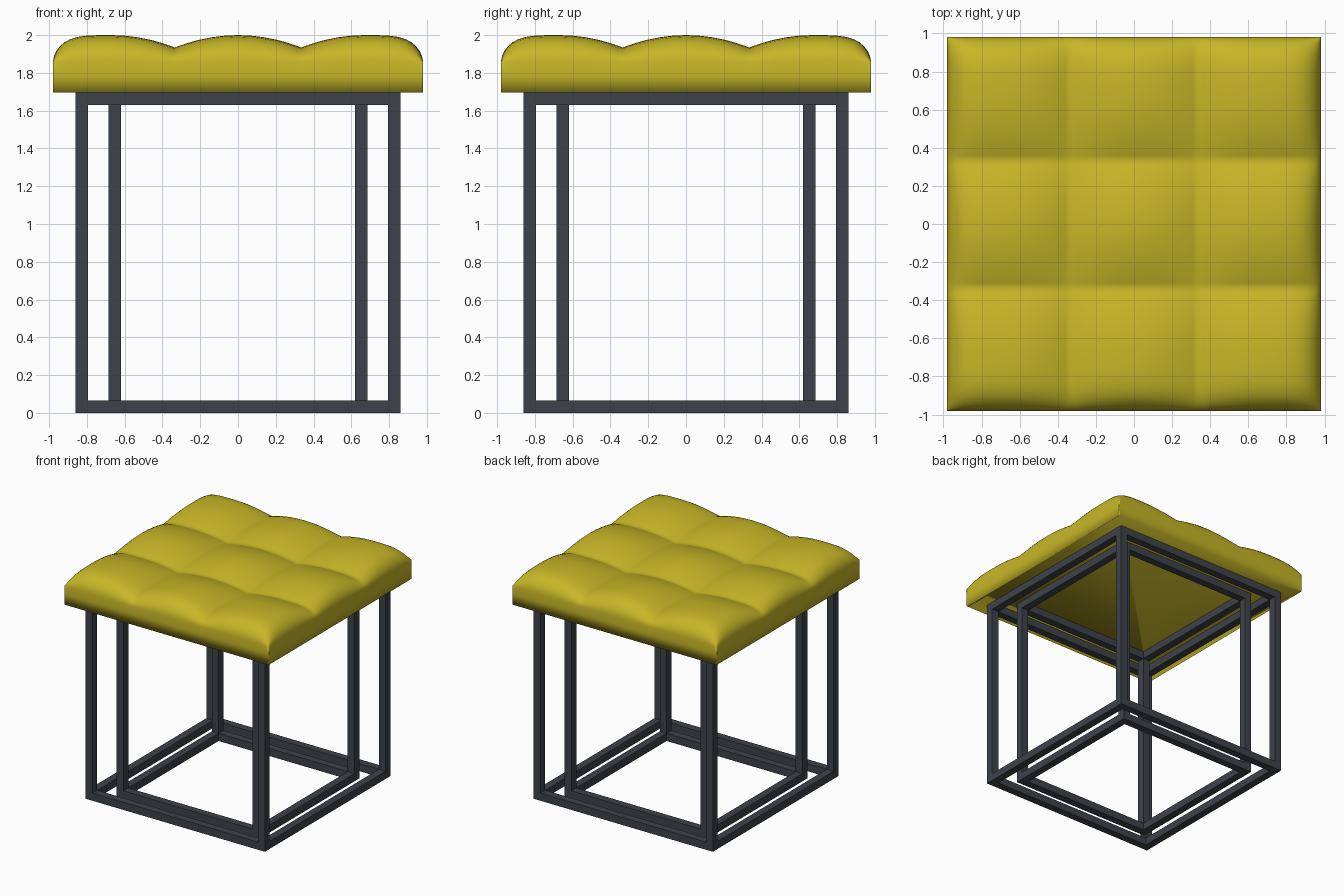
import bpy, bmesh
from mathutils import Matrix

cube = bpy.data.objects.get("Cube")
if cube:
    bpy.data.objects.remove(cube, do_unlink=True)

HALF = 0.98       # cushion half width
BASE = 1.697      # top of frames, underside of cushion
RIM = 1.86        # where the cushion sides start to round over
PUFF = 0.14       # height of the quilted pads above the rim
SEAM = 0.335      # seam offset from the centre
BAR = 0.066       # thickness of the square tube


def material(name, rgb, rough):
    m = bpy.data.materials.new(name)
    m.use_nodes = True
    m.diffuse_color = (*rgb, 1)
    bsdf = m.node_tree.nodes["Principled BSDF"]
    bsdf.inputs["Base Color"].default_value = (*rgb, 1)
    bsdf.inputs["Roughness"].default_value = rough
    return m


def finish(bm, name, mat, smooth=False):
    bmesh.ops.recalc_face_normals(bm, faces=bm.faces)
    for f in bm.faces:
        f.smooth = smooth
    mesh = bpy.data.meshes.new(name)
    bm.to_mesh(mesh)
    bm.free()
    mesh.materials.append(mat)
    ob = bpy.data.objects.new(name, mesh)
    bpy.context.collection.objects.link(ob)
    return ob


def tube_frame(name, half, mat):
    """Open cube of square tube: two rings of rails joined by four posts."""
    bm = bmesh.new()

    def bar(centre, size):
        bmesh.ops.create_cube(
            bm, size=1, matrix=Matrix.Translation(centre) @ Matrix.Diagonal((*size, 1)))

    c = half - BAR / 2
    inner = 2 * (half - BAR)
    for s in (-1, 1):
        for z in (BAR / 2, BASE - BAR / 2):
            bar((0, s * c, z), (2 * half, BAR, BAR))
            bar((s * c, 0, z), (BAR, inner, BAR))
        for t in (-1, 1):
            bar((s * c, t * c, BASE / 2), (BAR, BAR, BASE - 2 * BAR))
    return finish(bm, name, mat)


def pad_height(x):
    """Relative puff across one axis: three pads, seams between, rounded rim."""
    x = abs(x)
    mid = 2 * SEAM
    if x > mid:
        u = min(1, (x - mid) / (HALF - mid))
        return (1 - u ** 4) ** 0.6
    d = min(x, abs(x - mid)) / SEAM
    return 1 - 0.47 * (2 * d if x == SEAM and d < 0.5 else d) ** 2


def cushion(mat):
    half_steps = [0.07, 0.14, 0.21, 0.27, 0.31, SEAM, 0.36, 0.4, 0.46, 0.53, 0.6,
                  0.67, 0.74, 0.8, 0.85, 0.89, 0.92, 0.945, 0.962, 0.973, HALF]
    steps = [-s for s in reversed(half_steps)] + [0] + half_steps
    bm = bmesh.new()
    # Quilted top
    rows = [[bm.verts.new((x, y, RIM + PUFF * pad_height(x) * pad_height(y)))
             for x in steps] for y in steps]
    for a, b in zip(rows, rows[1:]):
        for i in range(len(steps) - 1):
            bm.faces.new((a[i], a[i + 1], b[i + 1], b[i]))
    # Straight sides, then the flat underside
    edges = [e for e in bm.edges if e.is_boundary]
    for z in (1.79, BASE):
        out = bmesh.ops.extrude_edge_only(bm, edges=edges)["geom"]
        for v in out:
            if isinstance(v, bmesh.types.BMVert):
                v.co.z = z
        edges = [e for e in out if isinstance(e, bmesh.types.BMEdge) and e.is_boundary]
    bmesh.ops.edgeloop_fill(bm, edges=edges)
    return finish(bm, "seat_cushion", mat, smooth=True)


yellow = material("mustard_fabric", (0.57, 0.47, 0.02), 0.7)
steel = material("dark_grey_metal", (0.048, 0.054, 0.067), 0.5)

tube_frame("outer_frame", 0.86, steel)
tube_frame("inner_frame", 0.685, steel)
cushion(yellow)
